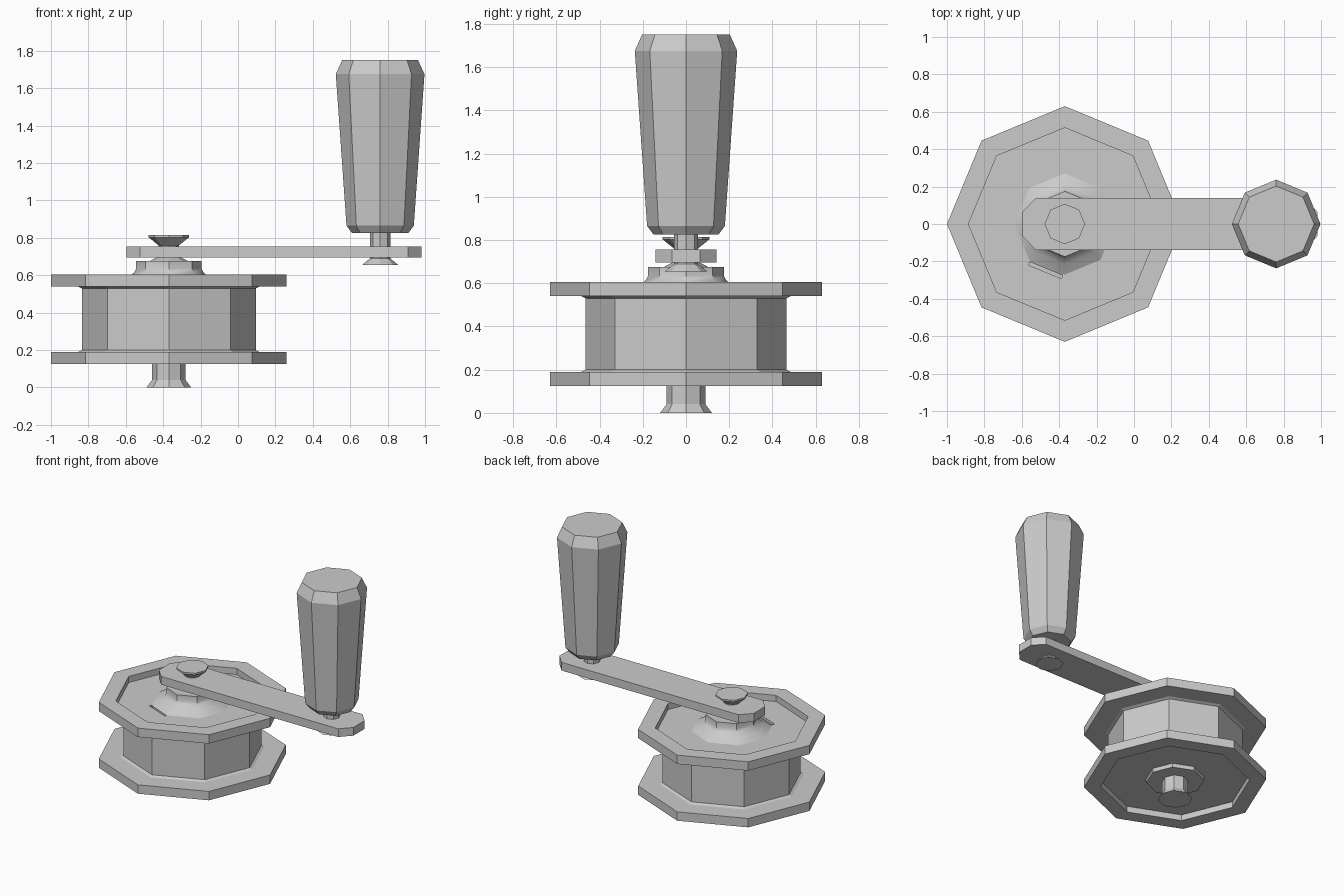
import bpy, bmesh
from math import cos, sin, pi, radians

if "Cube" in bpy.data.objects:
    bpy.data.objects.remove(bpy.data.objects["Cube"])

SPOOL_X, GRIP_X = -0.37, 0.76


def finish(name, bm, angle=None):
    bmesh.ops.recalc_face_normals(bm, faces=bm.faces)
    mesh = bpy.data.meshes.new(name)
    bm.to_mesh(mesh)
    bm.free()
    ob = bpy.data.objects.new(name, mesh)
    bpy.context.collection.objects.link(ob)
    if angle:
        bpy.ops.object.select_all(action='DESELECT')
        ob.select_set(True)
        bpy.context.view_layer.objects.active = ob
        bpy.ops.object.shade_smooth_by_angle(angle=radians(angle))
    return ob


def turned(name, x, profile, sides=8, angle=None):
    """Eight-sided turned part from (radius, height) pairs, capped at both ends."""
    bm = bmesh.new()
    rings = [[bm.verts.new((x + r * cos(2 * pi * i / sides), r * sin(2 * pi * i / sides), z))
              for i in range(sides)] for r, z in profile]
    for a, b in zip(rings, rings[1:]):
        for i in range(sides):
            j = (i + 1) % sides
            bm.faces.new((a[i], a[j], b[j], b[i]))
    bm.faces.new(rings[0][::-1])
    bm.faces.new(rings[-1])
    return finish(name, bm, angle)


# Spool: drum with two flanges, each recessed on its outer face
spool = turned("spool", SPOOL_X, [
    (0.515, 0.17), (0.515, 0.125), (0.63, 0.125), (0.63, 0.19), (0.485, 0.19),
    (0.465, 0.2), (0.465, 0.53), (0.485, 0.54), (0.63, 0.54), (0.63, 0.605),
    (0.515, 0.605), (0.515, 0.56)])

# Narrow line slot cut beside the hub
bm = bmesh.new()
bmesh.ops.create_cube(bm, size=1)
bmesh.ops.scale(bm, vec=(0.19, 0.03, 0.1), verts=bm.verts)
slot = finish("slot_cutter", bm)
a = radians(247.5)
slot.location = (SPOOL_X + 0.262 * cos(a), 0.262 * sin(a), 0.56)
slot.rotation_euler.z = radians(-22.5)
slot.hide_render = True
slot.hide_viewport = True
cut = spool.modifiers.new("slot", 'BOOLEAN')
cut.operation = 'DIFFERENCE'
cut.solver = 'EXACT'
cut.object = slot

# Hubs in the recesses
turned("upper_hub", SPOOL_X, [
    (0.28, 0.555), (0.215, 0.59), (0.185, 0.615), (0.175, 0.635), (0.175, 0.675)], angle=40)
turned("lower_hub", SPOOL_X, [(0.2, 0.14), (0.2, 0.175)])

# Axle with a flared foot, and the rivet holding the arm
turned("axle", SPOOL_X, [(0.12, 0), (0.09, 0.04), (0.09, 0.18)])
turned("arm_rivet", SPOOL_X, [
    (0.108, 0.665), (0.1, 0.677), (0.055, 0.7), (0.055, 0.76), (0.108, 0.803), (0.108, 0.815)])

# Crank arm: flat bar with clipped corners
half = [(-0.595, 0.065), (-0.525, 0.14), (0.91, 0.14), (0.98, 0.065)]
outline = half + [(x, -y) for x, y in reversed(half)]
bm = bmesh.new()
face = bm.faces.new([bm.verts.new((x, y, 0.695)) for x, y in outline])
ext = bmesh.ops.extrude_face_region(bm, geom=[face])
bmesh.ops.translate(bm, vec=(0, 0, 0.06),
                    verts=[v for v in ext["geom"] if isinstance(v, bmesh.types.BMVert)])
finish("crank_arm", bm)

# Handle pin with its flared end, and the tapered grip
turned("handle_pin", GRIP_X, [
    (0.097, 0.655), (0.055, 0.69), (0.055, 0.83)])
turned("handle_grip", GRIP_X, [
    (0.15, 0.825), (0.18, 0.865), (0.237, 1.675), (0.203, 1.75)])
